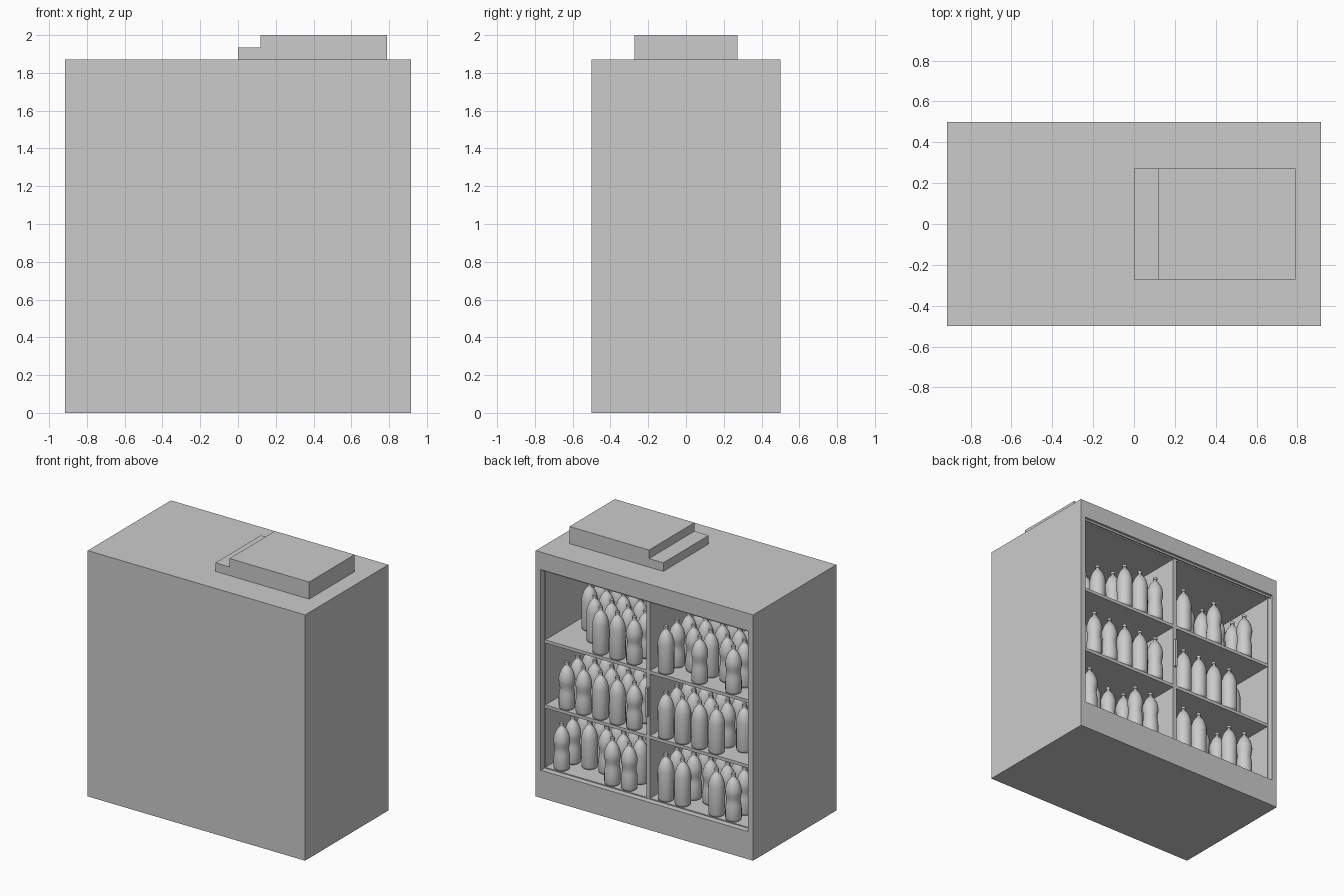
import bpy, bmesh, math, random
from mathutils import Vector

if "Cube" in bpy.data.objects:
    bpy.data.objects.remove(bpy.data.objects["Cube"])

random.seed(4)


def finish(bm, name):
    bmesh.ops.recalc_face_normals(bm, faces=bm.faces)
    me = bpy.data.meshes.new(name)
    bm.to_mesh(me)
    bm.free()
    ob = bpy.data.objects.new(name, me)
    bpy.context.collection.objects.link(ob)
    return ob


def box(name, x0, x1, y0, y1, z0, z1):
    bm = bmesh.new()
    bmesh.ops.create_cube(bm, size=1)
    for v in bm.verts:
        v.co = Vector(((x0 + x1) / 2 + v.co.x * (x1 - x0),
                       (y0 + y1) / 2 + v.co.y * (y1 - y0),
                       (z0 + z1) / 2 + v.co.z * (z1 - z0)))
    return finish(bm, name)


# Cabinet shell: a box with a recessed opening in the back face
W, H = 0.915, 1.87
FLOOR, BACK, LIP = 0.217, -0.45, 0.455
bm = bmesh.new()
bmesh.ops.create_cube(bm, size=1)
for v in bm.verts:
    v.co = Vector((v.co.x * 2 * W, v.co.y, (v.co.z + 0.5) * H))
bm.normal_update()
face = next(f for f in bm.faces if f.normal.y > 0.9)


def reshape(f, half, y, z0, z1):
    mid = f.calc_center_median().z
    for v in f.verts:
        v.co = Vector((math.copysign(half, v.co.x), y, z1 if v.co.z > mid else z0))


for half, y, z0, z1 in ((0.873, 0.5, 0.21, 1.737), (0.873, LIP, 0.21, 1.737),
                        (0.865, LIP, FLOOR, 1.725), (0.865, BACK, FLOOR, 1.725)):
    bmesh.ops.inset_region(bm, faces=[face], thickness=0.01, use_even_offset=True)
    reshape(face, half, y, z0, z1)
finish(bm, "cabinet")

# Stepped cooling unit on the roof
steps = [(0, 1.87), (0.79, 1.87), (0.79, 2.0), (0.12, 2.0), (0.12, 1.935), (0, 1.935)]
bm = bmesh.new()
f = bm.faces.new([bm.verts.new((x, -0.273, z)) for x, z in steps])
ext = bmesh.ops.extrude_face_region(bm, geom=[f])
for v in ext["geom"]:
    if isinstance(v, bmesh.types.BMVert):
        v.co.y = 0.273
finish(bm, "cooling_unit")

# Divider, shelves, door pull and top door rail
box("divider", -0.016, 0.016, BACK, LIP, FLOOR, 1.725)
shelf_tops = (0.692, 1.187)
for z in shelf_tops:
    for x0, x1 in ((-0.865, -0.016), (0.016, 0.865)):
        box("shelf", x0, x1, BACK, LIP, z - 0.024, z)
box("door_pull", -0.008, 0.012, LIP, 0.475, 0.84, 1.06)
box("door_rail", -0.873, 0.873, 0.472, 0.482, 1.722, 1.737)


# Bottles: lathed profiles, one waisted and one plain
def bottle_mesh(name, profile, n=20):
    bm = bmesh.new()
    rings = [[bm.verts.new((r * math.cos(2 * math.pi * i / n),
                            r * math.sin(2 * math.pi * i / n), z)) for i in range(n)]
             for r, z in profile]
    for a, b in zip(rings, rings[1:]):
        for i in range(n):
            j = (i + 1) % n
            bm.faces.new((a[i], a[j], b[j], b[i]))
    bm.faces.new(rings[0][::-1])
    bm.faces.new(rings[-1])
    ob = finish(bm, name)
    bpy.context.view_layer.objects.active = ob
    ob.select_set(True)
    bpy.ops.object.shade_smooth_by_angle(angle=math.radians(40))
    ob.select_set(False)
    me = ob.data
    bpy.data.objects.remove(ob)
    return me


top = [(0.053, 0.255), (0.044, 0.283), (0.031, 0.306), (0.018, 0.320), (0.012, 0.328),
       (0.012, 0.335), (0.016, 0.336), (0.016, 0.353), (0.014, 0.355)]
waisted = bottle_mesh("waisted_bottle", [(0.044, 0), (0.054, 0.008), (0.057, 0.022),
                      (0.057, 0.09), (0.053, 0.125), (0.049, 0.15), (0.051, 0.175),
                      (0.057, 0.205), (0.058, 0.228)] + top)
plain = bottle_mesh("plain_bottle", [(0.044, 0), (0.054, 0.008), (0.057, 0.022),
                    (0.057, 0.12), (0.058, 0.228)] + top)

# Stock: per bay the base height, first column, direction and bottles missing per column
bays = [(FLOOR, 0.190, 1, (0, 0, 1, 1, 0)), (FLOOR, -0.119, -1, (0, 0, 1, 0, 0)),
        (shelf_tops[0], 0.147, 1, (0, 0, 0, 0, 0)), (shelf_tops[0], -0.119, -1, (0, 0, 0, 0, 1)),
        (shelf_tops[1], 0.147, 1, (0, 0, 0, 1, 2)), (shelf_tops[1], -0.119, -1, (0, 1, 0, 1, 0))]
for z, x, side, missing in bays:
    for col, gone in enumerate(missing):
        for row in range(gone, 6):
            ob = bpy.data.objects.new("bottle", random.choice((waisted, plain)))
            ob.location = (x + side * 0.142 * col, 0.42 - 0.142 * row, z)
            # keep the front bottles behind the door line
            ob.location.y = min(ob.location.y, 0.41)
            bpy.context.collection.objects.link(ob)
